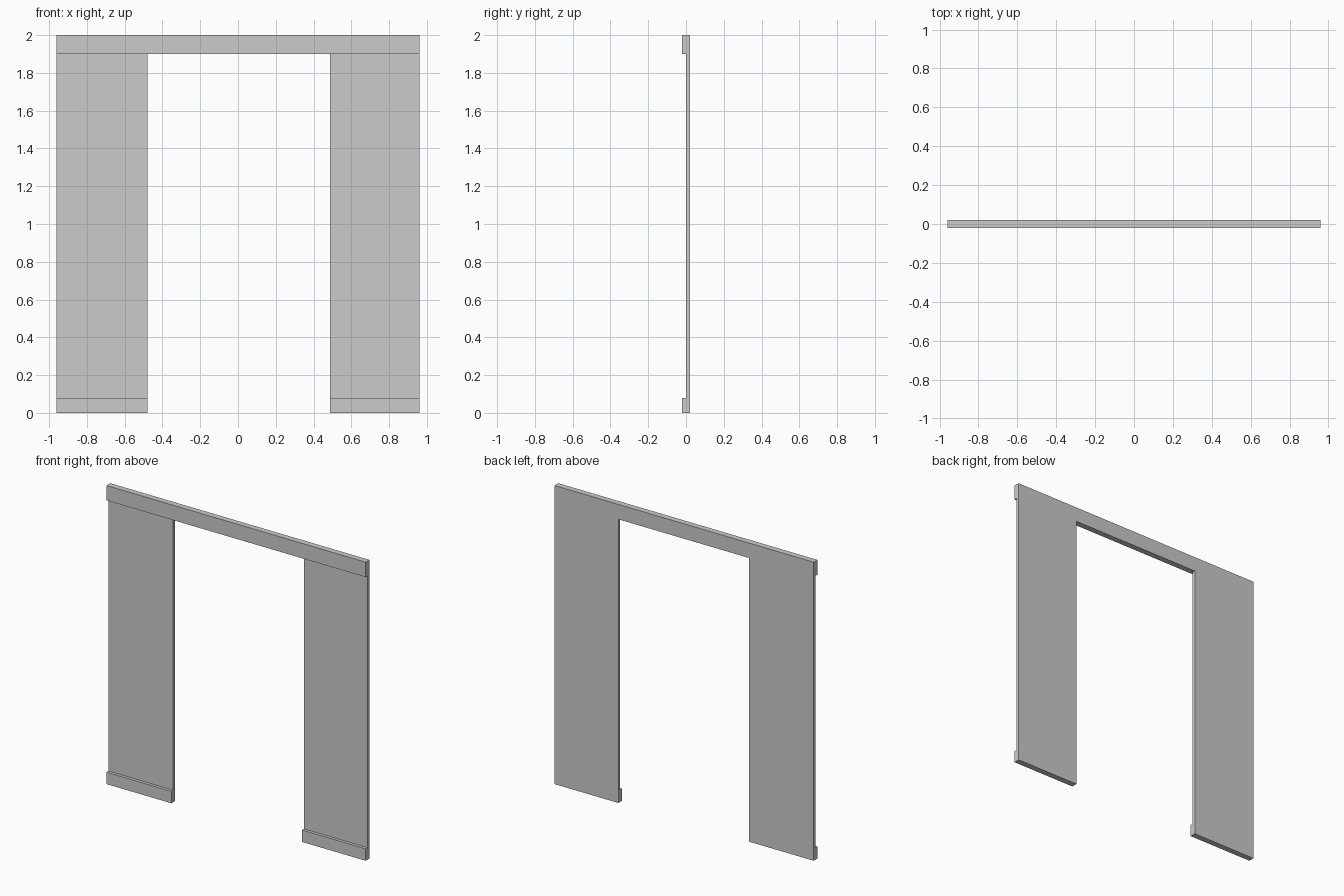
import bpy, bmesh

if "Cube" in bpy.data.objects:
    bpy.data.objects.remove(bpy.data.objects["Cube"])

X0, X1 = -0.96, 0.96        # outer edges
L, R = -0.48, 0.488         # opening edges
HEAD, TOP = 1.90, 2.0       # opening height, wall height
FRONT, MID, BACK = -0.02, 0.0, 0.02
SKIRT = 0.08


def extrude_profile(name, points, y0, y1):
    """Extrude an x-z outline from y0 to y1."""
    bm = bmesh.new()
    face = bm.faces.new([bm.verts.new((x, y0, z)) for x, z in points])
    ext = bmesh.ops.extrude_face_region(bm, geom=[face])
    verts = [g for g in ext["geom"] if isinstance(g, bmesh.types.BMVert)]
    bmesh.ops.translate(bm, verts=verts, vec=(0, y1 - y0, 0))
    bmesh.ops.recalc_face_normals(bm, faces=bm.faces)
    mesh = bpy.data.meshes.new(name)
    bm.to_mesh(mesh)
    bm.free()
    obj = bpy.data.objects.new(name, mesh)
    bpy.context.collection.objects.link(obj)
    return obj


def board(name, x0, x1, z0, z1):
    return extrude_profile(name, [(x0, z0), (x1, z0), (x1, z1), (x0, z1)], FRONT, MID)


# Wall panel with door opening
extrude_profile("wall_panel", [(X0, 0), (L, 0), (L, HEAD), (R, HEAD),
                               (R, 0), (X1, 0), (X1, TOP), (X0, TOP)], MID, BACK)

# Trim boards on the front face
board("top_trim", X0, X1, HEAD, TOP)
board("left_skirting", X0, L, 0, SKIRT)
board("right_skirting", R, X1, 0, SKIRT)
